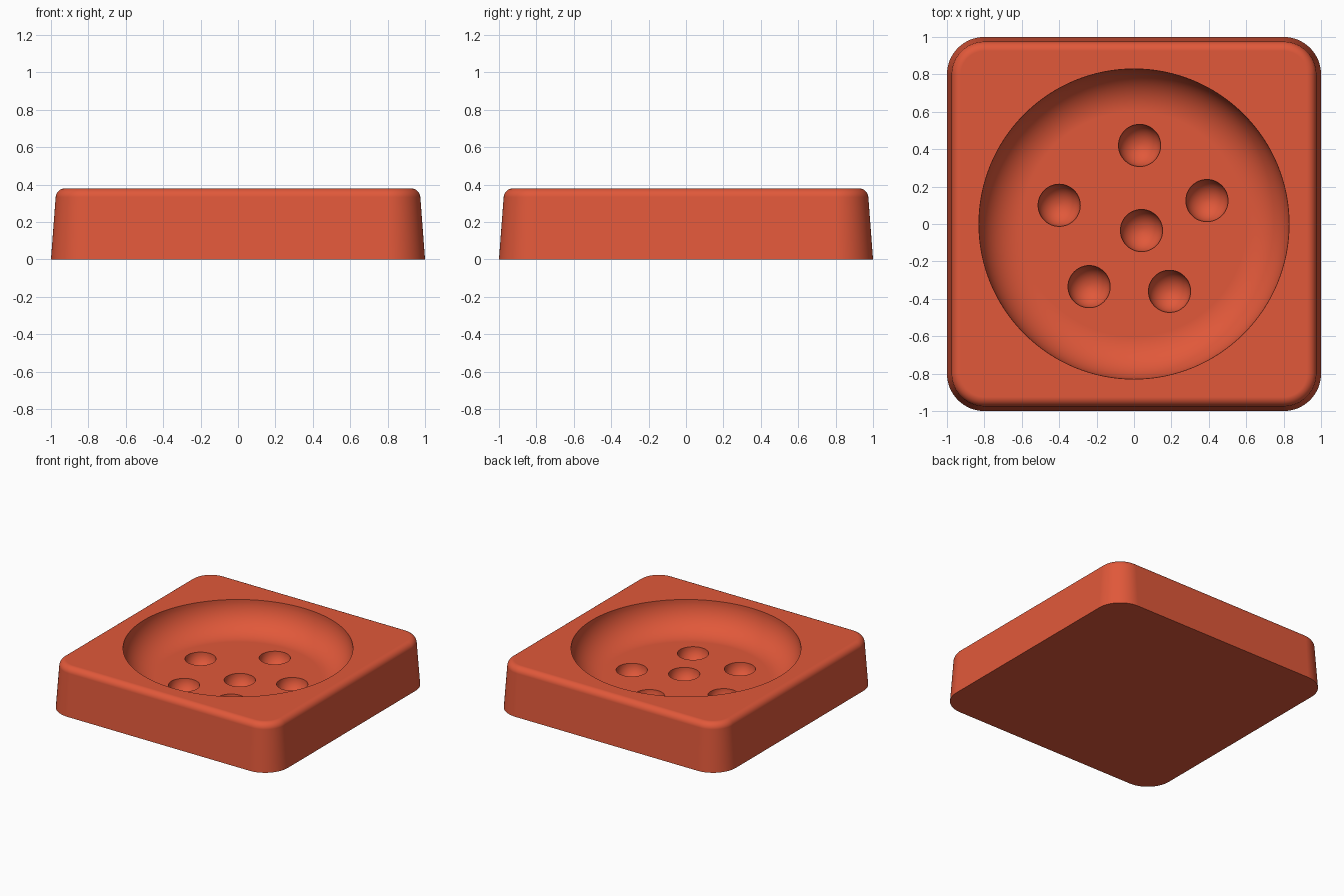
import bpy
import bmesh
from math import sin, cos, pi, radians

cube = bpy.data.objects.get("Cube")
if cube:
    bpy.data.objects.remove(cube, do_unlink=True)

HEIGHT = 0.38
FLOOR = 0.15
DISH_R = 0.83

clay = bpy.data.materials.new("terracotta red")
clay.use_nodes = True
colour = (0.75, 0.098, 0.042, 1)
clay.diffuse_color = colour
clay.node_tree.nodes["Principled BSDF"].inputs["Base Color"].default_value = colour


def make_object(name, bm):
    bmesh.ops.recalc_face_normals(bm, faces=bm.faces)
    mesh = bpy.data.meshes.new(name)
    bm.to_mesh(mesh)
    bm.free()
    mesh.materials.append(clay)
    obj = bpy.data.objects.new(name, mesh)
    bpy.context.collection.objects.link(obj)
    return obj


def loft(name, rings):
    """Join equal-length rings of points and cap both ends."""
    bm = bmesh.new()
    loops = [[bm.verts.new(p) for p in ring] for ring in rings]
    n = len(loops[0])
    for a, b in zip(loops, loops[1:]):
        for i in range(n):
            j = (i + 1) % n
            bm.faces.new((a[i], a[j], b[j], b[i]))
    bm.faces.new(loops[0][::-1])
    bm.faces.new(loops[-1])
    return make_object(name, bm)


def rounded_square(radius, z, core=0.8, steps=16):
    points = []
    for q, (sx, sy) in enumerate([(1, 1), (-1, 1), (-1, -1), (1, -1)]):
        for i in range(steps + 1):
            a = (q + i / steps) * pi / 2
            points.append((sx * core + radius * cos(a), sy * core + radius * sin(a), z))
    return points


def circle(radius, z, steps=128):
    return [(radius * cos(2 * pi * i / steps), radius * sin(2 * pi * i / steps), z)
            for i in range(steps)]


# Tapered block with rounded corners and a rounded top edge
FILLET = 0.05
rings = [rounded_square(0.2, 0)]
for i in range(9):
    a = radians(4 + 86 * i / 8)
    rings.append(rounded_square(0.125 + FILLET * cos(a), HEIGHT - FILLET + FILLET * sin(a)))
body = loft("dish_body", rings)

# Cutter for the round dish: quarter-round wall running into a flat floor
depth = HEIGHT - FLOOR
rings = [circle(DISH_R, HEIGHT + 0.1)]
for i in range(1, 17):
    a = pi / 2 * i / 16
    rings.append(circle(DISH_R - depth + depth * cos(a), HEIGHT - depth * sin(a)))
cutters = [loft("dish_cutter", rings)]

# Cutters for the hemispherical dimples in the floor
for x, y in [(0.03, 0.42), (0.39, 0.125), (0.19, -0.36),
             (-0.24, -0.335), (-0.40, 0.10), (0.04, -0.035)]:
    bm = bmesh.new()
    bmesh.ops.create_uvsphere(bm, u_segments=48, v_segments=25, radius=0.113)
    bmesh.ops.translate(bm, verts=bm.verts, vec=(x, y, FLOOR))
    cutters.append(make_object("dimple_cutter", bm))

for cutter in cutters:
    cutter.hide_render = True
    cut = body.modifiers.new(cutter.name, "BOOLEAN")
    cut.operation = "DIFFERENCE"
    cut.solver = "EXACT"
    cut.object = cutter

# Bake the cuts and drop the cutters
bpy.context.view_layer.update()
graph = bpy.context.evaluated_depsgraph_get()
body_mesh = bpy.data.meshes.new_from_object(body.evaluated_get(graph))
body.modifiers.clear()
body.data = body_mesh
for cutter in cutters:
    bpy.data.objects.remove(cutter, do_unlink=True)

# Smooth shading with crisp rims
bpy.ops.object.select_all(action="DESELECT")
body.select_set(True)
bpy.context.view_layer.objects.active = body
bpy.ops.object.shade_smooth_by_angle(angle=radians(35))
weighted = body.modifiers.new("flat_face_normals", "WEIGHTED_NORMAL")
weighted.keep_sharp = True
